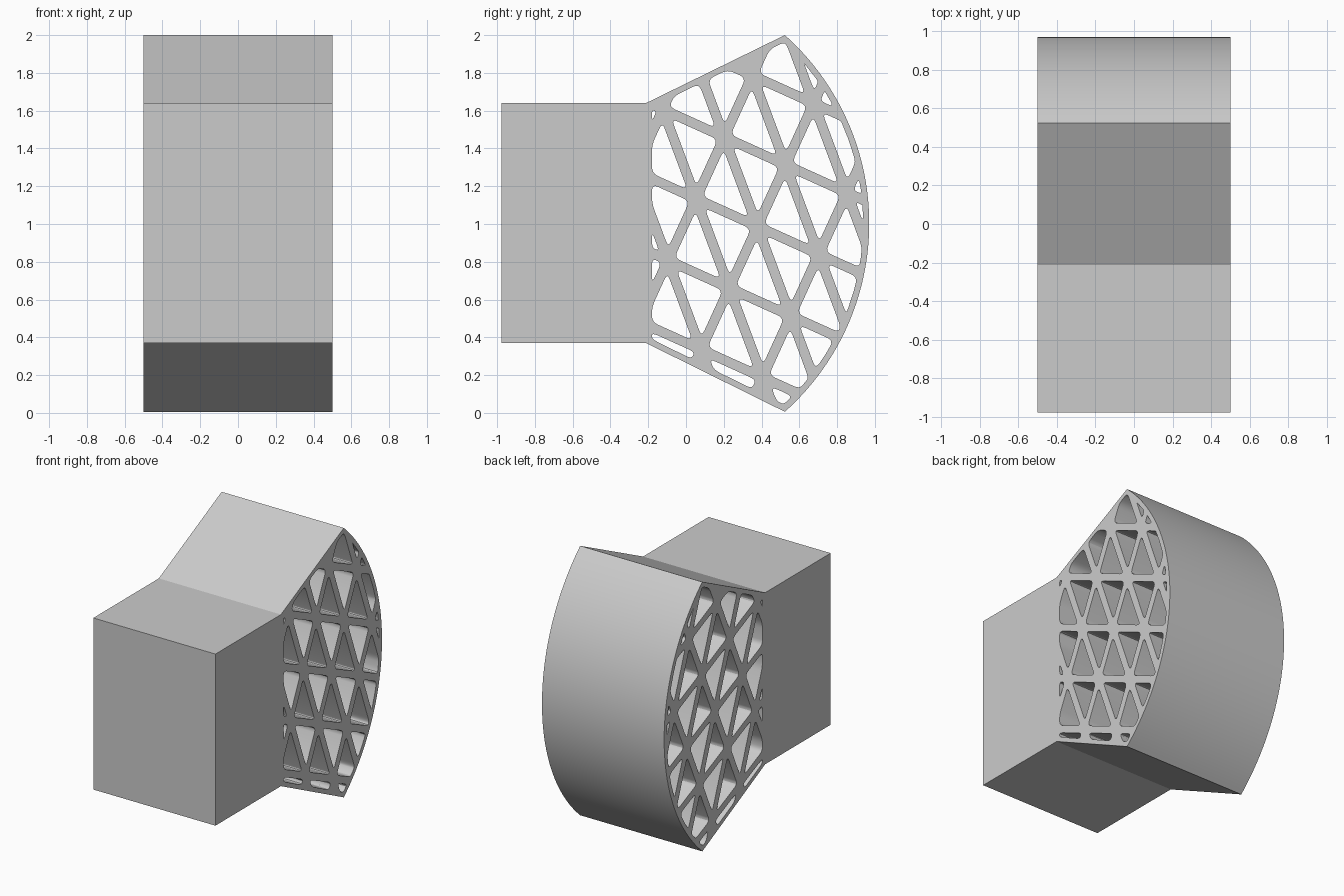
import bpy, bmesh, math
from mathutils import Vector as V

if "Cube" in bpy.data.objects:
    bpy.data.objects.remove(bpy.data.objects["Cube"])

HALF_RIB, WALL, ROUND = 0.026, 0.032, 0.035


def arc(n):
    # Curved rim through (0.52, 0), (0.97, 1), (0.52, 2) in the side plane
    radius, cy = 1.336, -0.366
    a = math.asin(0.997 / radius)
    return [V((cy + radius * math.cos(t), 1.003 + radius * math.sin(t)))
            for t in (-a + 2 * a * i / n for i in range(n + 1))]


def clip(poly, p, q, inset):
    # Keep the part of poly left of edge p->q, moved inward by inset
    d = (q - p).normalized()
    n = V((-d.y, d.x))
    dist = [(v - p).dot(n) - inset for v in poly]
    out = []
    for i, v in enumerate(poly):
        j = (i + 1) % len(poly)
        if dist[i] >= 0:
            out.append(v)
        if (dist[i] >= 0) != (dist[j] >= 0):
            out.append(v.lerp(poly[j], dist[i] / (dist[i] - dist[j])))
    return out


def area(poly):
    return sum(a.x * b.y - a.y * b.x for a, b in zip(poly, poly[1:] + poly[:1])) / 2


def rounded(poly):
    # Fillet the sharp corners of a pocket
    out = []
    for i, v in enumerate(poly):
        a, b = poly[i - 1] - v, poly[(i + 1) % len(poly)] - v
        if min(a.length, b.length) < 1e-5:
            continue
        if math.pi - a.angle(b) < 0.35:
            out.append(v)
            continue
        p = v + a.normalized() * min(ROUND, a.length * 0.4)
        q = v + b.normalized() * min(ROUND, b.length * 0.4)
        for t in (0, 0.25, 0.5, 0.75, 1):
            out.append(p * (1 - t) ** 2 + v * 2 * t * (1 - t) + q * t * t)
    return out


# Lattice pockets: tilted square grid split by diagonals, clipped to the fan
low, high = V((-0.212, 0.37)), V((-0.212, 1.64))
fan = [low] + arc(24) + [high]
base, a, b = V((0.378, 0.987)), V((0.325, -0.147)), V((0.149, 0.326))
pockets = []
for i in range(-5, 6):
    for j in range(-5, 6):
        o = base + a * i + b * j
        for tri in ([o, o + a, o + b], [o + a, o + a + b, o + b]):
            poly = tri
            for k in range(3):
                poly = clip(poly, tri[k], tri[(k + 1) % 3], HALF_RIB)
            for k in range(len(fan)):
                poly = clip(poly, fan[k], fan[(k + 1) % len(fan)], WALL)
            if len(poly) > 2 and area(poly) > 0.0006:
                pockets.append(rounded(poly))

# Solid block and fan share one outline, extruded along x with the pockets open
outline = [V((-0.978, 0.37)), low] + arc(72) + [high, V((-0.978, 1.64))]
curve = bpy.data.curves.new("lattice_fan_block", 'CURVE')
curve.dimensions = '2D'
curve.fill_mode = 'BOTH'
curve.extrude = 0.5
for loop in [outline] + pockets:
    s = curve.splines.new('POLY')
    s.points.add(len(loop) - 1)
    for pt, v in zip(s.points, loop):
        pt.co = (v.x, v.y, 0, 1)
    s.use_cyclic_u = True
body = bpy.data.objects.new("lattice_fan_block", curve)
body.rotation_euler = (math.pi / 2, 0, math.pi / 2)
bpy.context.collection.objects.link(body)
bpy.context.view_layer.objects.active = body
body.select_set(True)
bpy.ops.object.convert(target='MESH')
body = bpy.context.object

# Weld caps to walls and smooth the rim
bm = bmesh.new()
bm.from_mesh(body.data)
bmesh.ops.remove_doubles(bm, verts=bm.verts, dist=1e-5)
bmesh.ops.recalc_face_normals(bm, faces=bm.faces)
bm.to_mesh(body.data)
bm.free()
bpy.ops.object.shade_smooth_by_angle(angle=math.radians(25))
